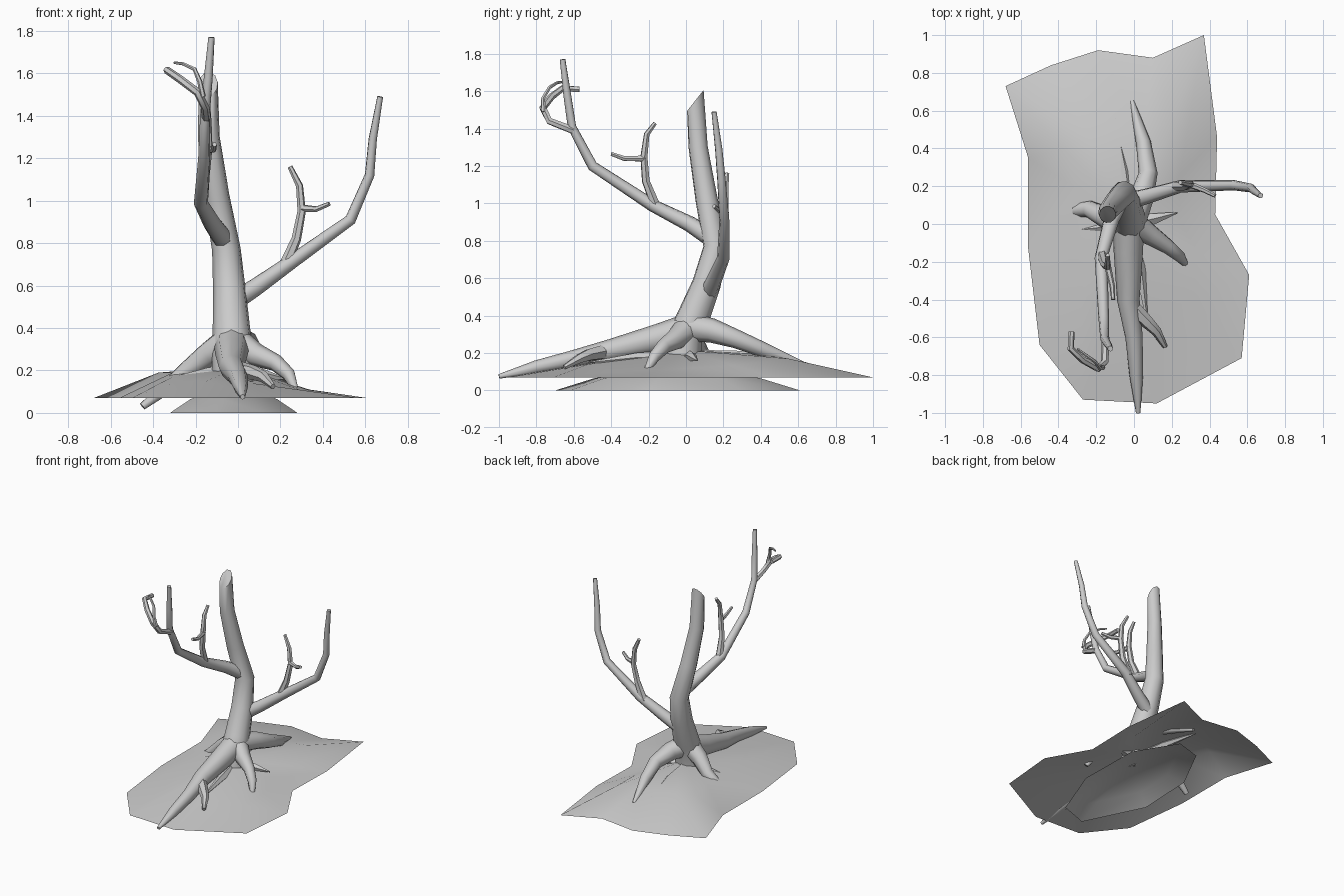
import bpy, bmesh, math
from mathutils import Vector


def finish(bm, name, angle=50):
    me = bpy.data.meshes.new(name)
    bm.to_mesh(me)
    bm.free()
    me.shade_smooth()
    me.set_sharp_from_angle(angle=math.radians(angle))
    ob = bpy.data.objects.new(name, me)
    bpy.context.collection.objects.link(ob)
    return ob


def tube(name, pts, sides=8, slant=0.0):
    """Tapered limb through (x, y, z, radius) points; slant shears the end cut."""
    bm = bmesh.new()
    p = [Vector(q[:3]) for q in pts]
    rings, u = [], Vector((1, 0.13, 0.07))
    for i, c in enumerate(p):
        a = (c - p[i - 1]).normalized() if i else Vector()
        b = (p[i + 1] - c).normalized() if i < len(p) - 1 else Vector()
        t = (a + b).normalized()
        if i == 0 and abs(t.dot(u)) > 0.9:
            u = Vector((0, 0, 1))
        u = (u - t * u.dot(t)).normalized()
        v = t.cross(u)
        ring = []
        for k in range(sides):
            w = 2 * math.pi * k / sides
            co = c + (u * math.cos(w) + v * math.sin(w)) * pts[i][3]
            if i == len(p) - 1:
                co.z += slant * (co.y - c.y)
            ring.append(bm.verts.new(co))
        rings.append(ring)
    for r0, r1 in zip(rings, rings[1:]):
        for k in range(sides):
            n = (k + 1) % sides
            bm.faces.new((r0[k], r0[n], r1[n], r1[k]))
    bm.faces.new(rings[0][::-1])
    bm.faces.new(rings[-1])
    return finish(bm, name)


def mound(name, outline, rim_z, ring_scale, ring_z, centre):
    """Open sheet: outline -> inner ring -> peak."""
    bm = bmesh.new()
    c = Vector(centre)
    n = len(outline)
    outer = [bm.verts.new((x, y, rim_z)) for x, y in outline]
    inner = [bm.verts.new((c.x + (x - c.x) * ring_scale, c.y + (y - c.y) * ring_scale, z))
             for (x, y), z in zip(outline, ring_z)]
    peak = bm.verts.new(c)
    for i in range(n):
        j = (i + 1) % n
        bm.faces.new((outer[i], outer[j], inner[j], inner[i]))
        bm.faces.new((inner[i], inner[j], peak))
    bmesh.ops.recalc_face_normals(bm, faces=bm.faces)
    if sum(f.normal.z for f in bm.faces) < 0:
        bmesh.ops.reverse_faces(bm, faces=bm.faces)
    return finish(bm, name, 60)


# Ground sheets
mound("ground_sheet",
      [(-.68, .73), (-.44, .84), (-.19, .92), (.10, .88), (.37, 1.0), (.44, .46), (.43, .05),
       (.61, -.27), (.57, -.71), (.12, -.95), (-.27, -.93), (-.50, -.64), (-.56, -.13), (-.56, .35)],
      .07, .55,
      [.19, .20, .19, .18, .17, .135, .12, .11, .10, .14, .15, .15, .17, .19], (0, 0, .215))
mound("lower_ground",
      [(-.32, -.25), (-.30, .2), (-.12, .55), (.08, .61), (.27, .3), (.28, -.2), (.12, -.62), (-.1, -.70)],
      0, .68, [.065] * 8, (-.02, -.05, .14))

# Trunk with slanted cut
tube("trunk", [(-.02, -.02, .14, .10), (-.025, -.01, .28, .10), (-.03, .035, .38, .09),
               (-.04, .11, .57, .078), (-.055, .16, .77, .068), (-.10, .11, 1.02, .06),
               (-.138, .065, 1.3, .052), (-.14, .05, 1.55, .045)], 10, 1.2)

# Right branch and twigs
tube("right_branch", [(-.03, .12, .52, .048), (.08, .15, .59, .042), (.25, .2, .71, .034),
                      (.53, .205, .91, .027), (.62, .19, 1.12, .023), (.635, .175, 1.29, .02),
                      (.67, .15, 1.49, .014)])
tube("right_twig", [(.22, .2, .69, .03), (.275, .2, .82, .023), (.30, .21, .95, .02),
                    (.29, .21, 1.07, .017), (.245, .22, 1.16, .012)], 6)
tube("right_twiglet", [(.295, .21, .965, .018), (.37, .18, .96, .014), (.43, .15, .985, .011)], 6)

# Front branch and twigs
tube("front_branch", [(-.07, .13, .82, .05), (-.12, .02, .89, .043), (-.175, -.18, .99, .034),
                      (-.16, -.5, 1.2, .028), (-.155, -.61, 1.41, .023), (-.14, -.635, 1.58, .021),
                      (-.125, -.66, 1.77, .015)])
tube("front_twig", [(-.17, -.16, .98, .028), (-.155, -.215, 1.12, .022), (-.14, -.225, 1.25, .02),
                    (-.14, -.21, 1.37, .016), (-.14, -.165, 1.43, .011)], 6)
tube("front_twiglet", [(-.14, -.22, 1.24, .018), (-.115, -.33, 1.24, .014), (-.11, -.4, 1.265, .011)], 6)
tube("curled_twig", [(-.15, -.60, 1.39, .022), (-.155, -.73, 1.44, .02), (-.19, -.765, 1.51, .02),
                     (-.27, -.72, 1.57, .019), (-.335, -.66, 1.615, .018), (-.33, -.57, 1.61, .016)], 6)
tube("curled_twiglet", [(-.165, -.76, 1.49, .014), (-.18, -.765, 1.56, .012), (-.205, -.73, 1.62, .01),
                        (-.26, -.69, 1.645, .008), (-.30, -.66, 1.65, .006)], 6)

# Surface roots
tube("front_root", [(-.03, .05, .34, .085), (-.03, -.14, .28, .078), (-.03, -.4, .215, .06),
                    (0, -.6, .17, .046), (.012, -.8, .125, .036), (.022, -1.0, .075, .012)])
tube("front_root_fork", [(-.03, -.42, .21, .045), (.07, -.52, .19, .035), (.12, -.57, .17, .027),
                         (.165, -.65, .125, .013)], 6)
tube("right_root", [(-.03, .02, .34, .08), (.09, -.06, .27, .055), (.18, -.12, .235, .04),
                    (.24, -.17, .18, .032), (.27, -.21, .11, .016)])
tube("left_root", [(-.02, .01, .35, .08), (-.14, .03, .275, .06), (-.24, .08, .20, .045),
                   (-.33, .07, .125, .035), (-.45, .05, .03, .018)])
tube("back_root", [(-.02, .0, .34, .08), (.04, .14, .32, .065), (.075, .27, .275, .05),
                   (.05, .43, .21, .04), (-.01, .65, .13, .012)])

# Thin buried roots
for i, (x, y, z) in enumerate([(-.1, .56, .17), (.23, .06, .16), (.07, -.52, .15), (-.29, -.03, .17)]):
    tube(f"buried_root_{i}", [(-.02, 0, .17, .05), (x * .5, y * .5, (z + .2) / 2, .028), (x, y, z, .004)], 5)
